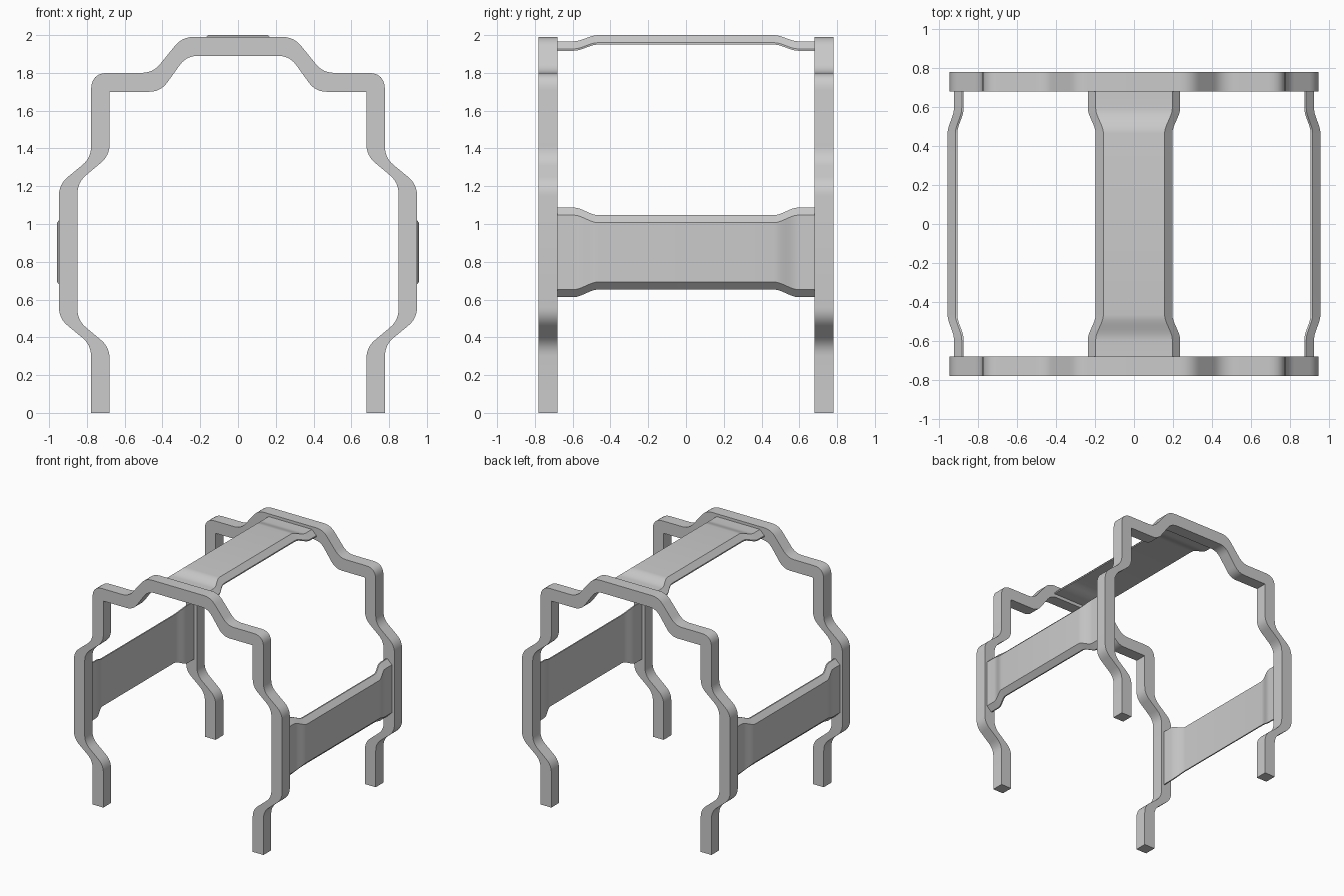
import bpy, bmesh, math
from mathutils import Matrix, Vector

if "Cube" in bpy.data.objects:
    bpy.data.objects.remove(bpy.data.objects["Cube"])


def finish(bm, name):
    bmesh.ops.remove_doubles(bm, verts=bm.verts, dist=1e-5)
    bmesh.ops.recalc_face_normals(bm, faces=bm.faces)
    mesh = bpy.data.meshes.new(name)
    bm.to_mesh(mesh)
    bm.free()
    obj = bpy.data.objects.new(name, mesh)
    bpy.context.collection.objects.link(obj)
    bpy.ops.object.select_all(action='DESELECT')
    obj.select_set(True)
    bpy.context.view_layer.objects.active = obj
    bpy.ops.object.shade_smooth_by_angle(angle=math.radians(30))
    return obj


def loft(rings, name, matrix=Matrix()):
    """Skin a list of equal closed rings and cap both ends."""
    bm = bmesh.new()
    rows = [[bm.verts.new(matrix @ Vector(p)) for p in ring] for ring in rings]
    n = len(rows[0])
    for a, b in zip(rows, rows[1:]):
        for i in range(n):
            j = (i + 1) % n
            bm.faces.new((a[i], a[j], b[j], b[i]))
    bm.faces.new(rows[0])
    bm.faces.new(rows[-1])
    return finish(bm, name)


def rounded(points, cuts, steps=6):
    """Round each inner corner of a path; cuts are the tangent lengths."""
    pts = [Vector(p) for p in points]
    out = [pts[0]]
    for i in range(1, len(pts) - 1):
        p, c = pts[i], cuts[i - 1]
        a = p + (pts[i - 1] - p).normalized() * c
        b = p + (pts[i + 1] - p).normalized() * c
        for k in range(steps + 1):
            t = k / steps
            out.append(a * (1 - t) ** 2 + p * 2 * t * (1 - t) + b * t * t)
    return out + [pts[-1]]


# Half outlines of the bent square-tube frame, from foot to top centre (x, z)
outer = rounded([(.778, 0), (.778, .36), (.948, .5), (.948, 1.21), (.778, 1.35),
                 (.778, 1.8), (.45, 1.8), (.296, 1.99), (0, 1.99)],
                [.06, .06, .06, .06, .09, .06, .06])
inner = rounded([(.68, 0), (.68, .348), (.85, .49), (.85, 1.22), (.68, 1.362),
                 (.68, 1.7), (.41, 1.7), (.273, 1.89), (0, 1.89)],
                [.06, .06, .06, .06, .004, .06, .06])
pairs = list(zip(outer, inner))
full = [(o, i, 1) for o, i in pairs] + [(o, i, -1) for o, i in reversed(pairs[:-1])]

# Front and back arched frames
for name, y in (("front_frame", -.73), ("back_frame", .73)):
    loft([[(s * o.x, y - .05, o.y), (s * o.x, y + .05, o.y),
           (s * i.x, y + .05, i.y), (s * i.x, y - .05, i.y)]
          for o, i, s in full], name)


# Chamfered panel that steps down and widens near both ends
def panel(name, matrix):
    half = [(.68, 1.0)]
    for k in range(9):
        t = 1 - k / 8
        half.append((.465 + .13 * t, t * t * (3 - 2 * t)))
    stations = [(-y, t) for y, t in half] + [(y, t) for y, t in reversed(half)]
    rings = []
    for y, t in stations:
        w, h = .04 * t, -.033 * t
        rings.append([(-.157 - w, y, h), (.157 + w, y, h),
                      (.197 + w, y, h - .04), (.197 + w, y, h - .05),
                      (-.197 - w, y, h - .05), (-.197 - w, y, h - .04)])
    return loft(rings, name, matrix)


panel("top_panel", Matrix.Translation((0, 0, 2)))
for name, s in (("right_panel", 1), ("left_panel", -1)):
    panel(name, Matrix.Translation((.958 * s, 0, .85)) @ Matrix.Rotation(s * math.pi / 2, 4, 'Y'))
